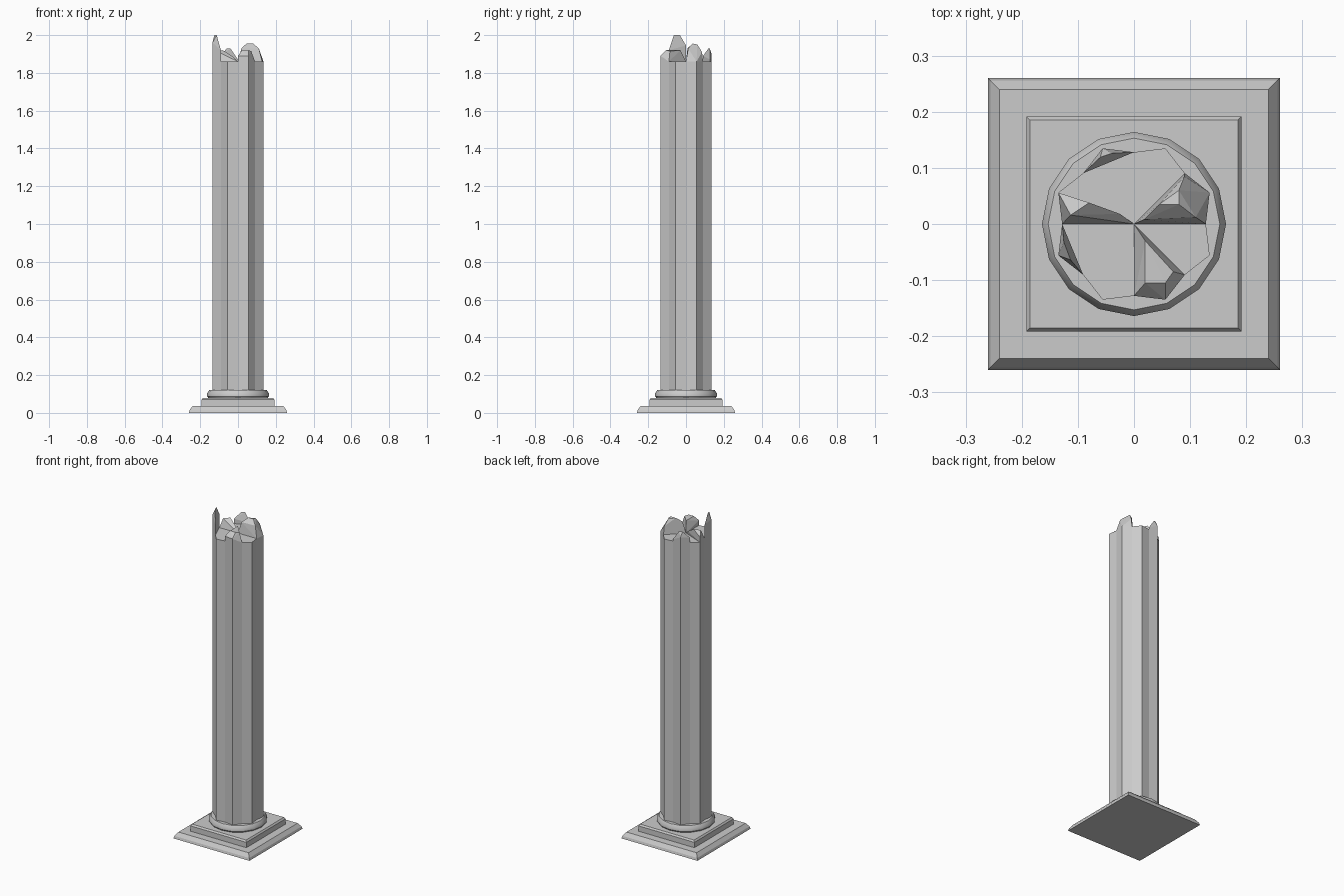
import bpy, bmesh
from math import cos, sin, radians, pi

if "Cube" in bpy.data.objects:
    bpy.data.objects.remove(bpy.data.objects["Cube"])


def finish(name, bm):
    bmesh.ops.recalc_face_normals(bm, faces=bm.faces)
    mesh = bpy.data.meshes.new(name)
    bm.to_mesh(mesh)
    bm.free()
    ob = bpy.data.objects.new(name, mesh)
    bpy.context.collection.objects.link(ob)
    return ob


def loft(name, sections):
    """Stack outlines given as (xy points, z) and cap both ends."""
    bm = bmesh.new()
    rings = [[bm.verts.new((x, y, z)) for x, y in pts] for pts, z in sections]
    n = len(rings[0])
    for a, b in zip(rings, rings[1:]):
        for i in range(n):
            j = (i + 1) % n
            bm.faces.new((a[i], a[j], b[j], b[i]))
    bm.faces.new(rings[0][::-1])
    bm.faces.new(rings[-1])
    return finish(name, bm)


def shard(name, base, tops):
    """Broken stone piece: hull of its footprint and its upper points."""
    bm = bmesh.new()
    for x, y in base:
        bm.verts.new((x, y, RIM))
    for p in tops:
        bm.verts.new(p)
    bmesh.ops.convex_hull(bm, input=bm.verts)
    bmesh.ops.dissolve_limit(bm, angle_limit=radians(2), verts=bm.verts, edges=bm.edges)
    return finish(name, bm)


def square(h):
    return [(-h, -h), (h, -h), (h, h), (-h, h)]


def circle(r, n=16):
    return [(r * cos(2 * pi * i / n), r * sin(2 * pi * i / n)) for i in range(n)]


RIM = 1.86

# stepped square plinth and round collar
loft("lower_plinth", [(square(.26), 0), (square(.256), .015), (square(.24), .037)])
loft("upper_plinth", [(square(.192), .037), (square(.192), .07), (square(.185), .08)])
collar = loft("collar", [(circle(.158), .08), (circle(.164), .088),
                         (circle(.164), .102), (circle(.153), .12)])
bpy.context.view_layer.objects.active = collar
collar.select_set(True)
bpy.ops.object.shade_smooth_by_angle(angle=radians(35))

# shaft: octagon with a shallow crease down each side
fluted = [(r * cos(i * pi / 8), r * sin(i * pi / 8))
          for i in range(16) for r in [.146 if i % 2 else .128]]
loft("shaft", [(fluted, .11), (fluted, RIM)])

# broken top, one shard per sector
O = (0, 0)


def rim(i):
    return fluted[i % 16]


def at(i, z):
    return (*rim(i), z)


shard("tall_splinter", [rim(8), rim(9), rim(10)],
      [at(8, 1.945), at(9, 1.96), at(10, 1.92), (-.125, -.032, 2.0), (-.113, -.064, 2.0)])
shard("back_splinter", [rim(4), rim(5), rim(6)],
      [at(4, 1.87), at(5, 1.90), at(6, 1.89), (-.06, .119, 1.93), (-.04, .126, 1.93)])
shard("right_chunk", [O, rim(0), rim(1), rim(2)],
      [(.018, .008, 1.93), (.045, .035, 1.955), (.08, .035, 1.955), (.08, .06, 1.95),
       (.11, .012, 1.93), (.09, .085, 1.91)])
shard("front_chunk", [O, rim(12), rim(13), rim(14)],
      [at(12, 1.89), at(13, 1.89), (.02, -.105, 1.92), (.056, -.105, 1.92),
       (.07, -.085, 1.915), (.02, -.03, 1.92)])
shard("left_chunk", [O, rim(7), rim(8)],
      [at(7, 1.89), (-.113, .016, 1.915), (-.08, .038, 1.92), (-.025, .018, 1.885)])
